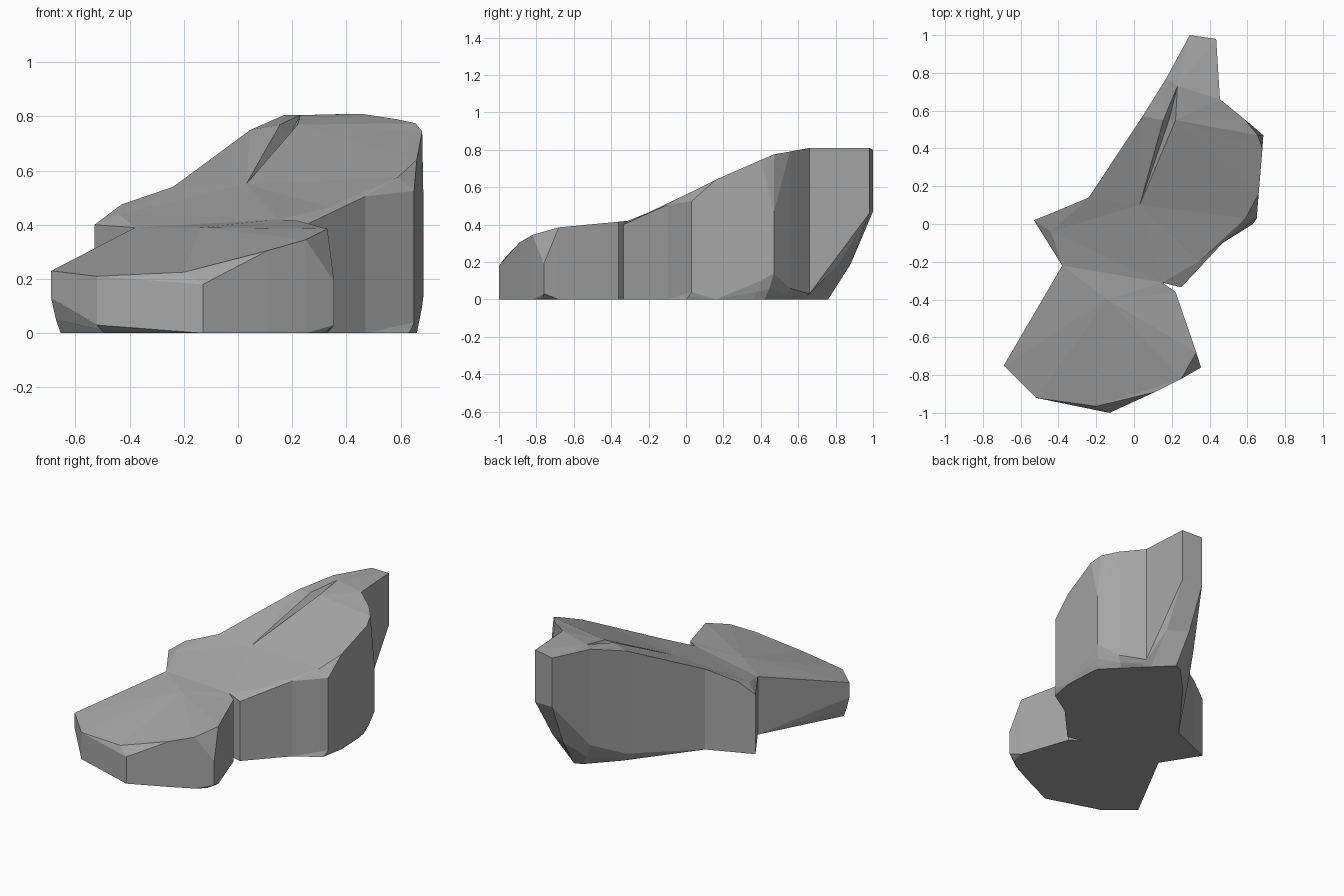
import bpy
import bmesh
from mathutils import Vector
from mathutils.geometry import delaunay_2d_cdt

old = bpy.data.objects.get("Cube")
if old:
    bpy.data.objects.remove(old, do_unlink=True)

# Rim of the boulder, counterclockwise: x, y and height of the wall top
rim = {
    "front": (-.13, -1, .18),
    "front_slope": (.11, -.89, .305),
    "nose_top": (.25, -.82, .345),
    "nose": (.355, -.76, .19),
    "nose_back": (.33, -.68, .385),
    "waist_front": (.22, -.36, .415),
    "notch": (.15, -.31, .42),
    "waist_back": (.25, -.335, .4),
    "flank": (.47, -.1, .505),
    "shoulder": (.65, .03, .525),
    "shoulder_top": (.66, .16, .64),
    "hip_top": (.68, .4, .745),
    "hip": (.685, .47, .47),
    "hip_back": (.585, .555, .79),
    "tail_root": (.455, .66, .81),
    "tail_left": (.435, .98, .81),
    "tail_right": (.295, 1, .8),
    "back": (.17, .77, .805),
    "back_slope": (.045, .57, .75),
    "saddle": (-.24, .14, .54),
    "ear_slope": (-.43, .06, .475),
    "ear": (-.53, .02, .4),
    "waist_right": (-.38, -.22, .39),
    "right": (-.69, -.75, .23),
    "right_front": (-.52, -.92, .21),
}

# Undercuts: height of the wall foot, then x and y where it meets the ground
undercut = {
    "nose": (.03, .31, -.77),
    "shoulder": (.04, .63, 0),
    "hip_top": (.1, .65, .36),
    "hip": (.14, .64, .42),
    "hip_back": (.06, .54, .52),
    "tail_root": (.03, .45, .61),
    "tail_left": (.46, .41, .65),
    "tail_right": (.47, .3, .76),
    "back": (.16, .25, .74),
    "back_slope": (.06, .08, .56),
    "right": (.13, -.655, -.74),
    "right_front": (.03, -.49, -.88),
}

# Ridge points inside the rim, including the narrow crevice on top
inner = {
    "brow": (-.2, -.965, .225),
    "mid": (-.14, -.4, .39),
    "ear_foot": (-.44, -.04, .44),
    "flank_top": (.34, -.2, .465),
    "shoulder_in": (.59, .03, .575),
    "hip_in": (.655, .47, .775),
    "crack_start": (.03, .1, .55),
    "crack_right": (.22, .55, .77),
    "crack_left": (.155, .55, .77),
    "crack_floor": (.185, .55, .72),
    "crack_end": (.23, .73, .805),
}

# Chains of points joined by creases
creases = [
    ("right_front", "brow", "nose_top", "nose_back", "mid", "waist_right"),
    ("waist_right", "ear_foot", "ear"),
    ("ear_foot", "notch", "flank_top", "shoulder_in", "shoulder_top"),
    ("saddle", "crack_start", "shoulder_in"),
    ("crack_start", "crack_left", "crack_end", "back"),
    ("crack_start", "crack_floor", "crack_end", "tail_root"),
    ("crack_start", "crack_right", "crack_end"),
    ("crack_right", "hip_in", "hip"),
    ("hip_top", "hip_in", "hip_back"),
]

bm = bmesh.new()
names = list(rim) + list(inner)
points = [Vector(p) for p in (*rim.values(), *inner.values())]
count = len(rim)

# Faceted top
edges = [(names.index(a), names.index(b))
         for chain in creases for a, b in zip(chain, chain[1:])]
result = delaunay_2d_cdt([p.xy for p in points], edges, [list(range(count))], 1, 1e-5)
top = [bm.verts.new((co.x, co.y, points[src[0]].z))
       for co, src in zip(result[0], result[3])]
for tri in result[2]:
    bm.faces.new([top[i] for i in tri])

# Walls, rounded undercut and flat base
rings = [[], [], [], []]
for name, (x, y, z) in rim.items():
    foot, bx, by = undercut.get(name, (0, x, y))
    levels = [(x, y, z), (x, y, foot),
              ((x + bx) / 2, (y + by) / 2, foot * .4), (bx, by, 0)]
    for ring, co in zip(rings, levels):
        ring.append(bm.verts.new(co))
for upper, lower in zip(rings, rings[1:]):
    for i in range(count):
        j = (i + 1) % count
        bm.faces.new((upper[i], lower[i], lower[j], upper[j]))
bm.faces.new(rings[-1][::-1])
bmesh.ops.remove_doubles(bm, verts=bm.verts[:], dist=.002)
bmesh.ops.recalc_face_normals(bm, faces=bm.faces[:])

mesh = bpy.data.meshes.new("boulder")
bm.to_mesh(mesh)
bm.free()
boulder = bpy.data.objects.new("boulder", mesh)
bpy.context.collection.objects.link(boulder)

# Stone colour
stone = bpy.data.materials.new("grey_stone")
stone.use_nodes = True
colour = (.38, .38, .38, 1)
stone.diffuse_color = colour
stone.node_tree.nodes["Principled BSDF"].inputs["Base Color"].default_value = colour
mesh.materials.append(stone)
